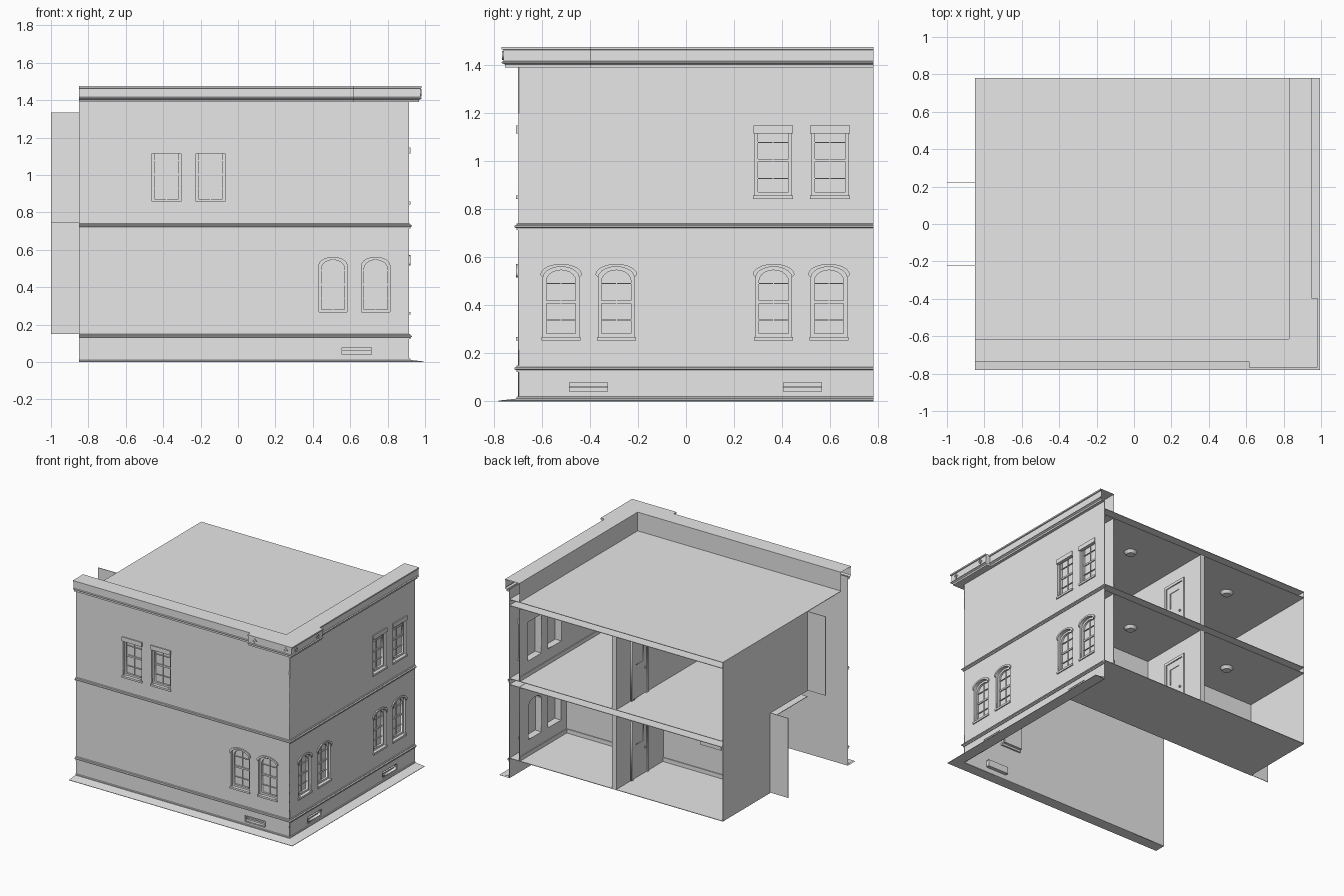
import bpy, bmesh, math
from mathutils import Matrix, Vector

if "Cube" in bpy.data.objects:
    bpy.data.objects.remove(bpy.data.objects["Cube"])

plaster = bpy.data.materials.new("pale_grey")
plaster.use_nodes = True
GREY = (0.8, 0.8, 0.8, 1)
plaster.diffuse_color = GREY
plaster.node_tree.nodes["Principled BSDF"].inputs["Base Color"].default_value = GREY

# Main dimensions
LEFT, RIGHT, FRONT, BACK = -0.85, 0.915, -0.70, 0.78
GROUND, UPPER, ROOF, TOP = 0.15, 0.745, 1.335, 1.475
INNER, THIN, DROP = 0.085, 0.004, 0.045


def frame(u, w, out, origin):
    """Matrix whose local x runs along a wall, y up and z outwards."""
    m = Matrix((u, w, out)).transposed().to_4x4()
    m.translation = origin
    return m


front_frame = frame((1, 0, 0), (0, 0, 1), (0, -1, 0), (0, FRONT, 0))
right_frame = frame((0, 1, 0), (0, 0, 1), (1, 0, 0), (RIGHT, 0, 0))
WORLD = Matrix.Identity(4)


def add(name, mesh, m=WORLD):
    obj = bpy.data.objects.new(name, mesh)
    bpy.context.scene.collection.objects.link(obj)
    mesh.materials.clear()
    mesh.materials.append(plaster)
    mesh.transform(m)
    return obj


def from_bm(name, bm, m=WORLD):
    bmesh.ops.recalc_face_normals(bm, faces=bm.faces)
    mesh = bpy.data.meshes.new(name)
    bm.to_mesh(mesh)
    bm.free()
    return add(name, mesh, m)


def box(name, x, y, z, m=WORLD):
    bm = bmesh.new()
    bmesh.ops.create_cube(bm, size=1)
    for v in bm.verts:
        v.co = [(a + b) / 2 + c * (b - a) for (a, b), c in zip((x, y, z), v.co)]
    return from_bm(name, bm, m)


def plate(name, loops, z0, z1, m):
    """Flat plate whose first loop is the outline and the rest are holes."""
    curve = bpy.data.curves.new(name, "CURVE")
    curve.dimensions, curve.fill_mode = "2D", "BOTH"
    curve.extrude = (z1 - z0) / 2
    for loop in loops:
        s = curve.splines.new("POLY")
        s.points.add(len(loop) - 1)
        for p, (a, b) in zip(s.points, loop):
            p.co = (a, b, 0, 1)
        s.use_cyclic_u = True
    temp = bpy.data.objects.new(name + "_curve", curve)
    bpy.context.scene.collection.objects.link(temp)
    deps = bpy.context.evaluated_depsgraph_get()
    mesh = bpy.data.meshes.new_from_object(temp.evaluated_get(deps))
    bpy.data.objects.remove(temp)
    mesh.transform(Matrix.Translation((0, 0, (z0 + z1) / 2)))
    return add(name, mesh, m)


def tube(name, loop, z0, z1, m):
    bm = bmesh.new()
    rings = [[bm.verts.new((a, b, z)) for a, b in loop] for z in (z0, z1)]
    for i in range(len(loop)):
        bm.faces.new((rings[0][i - 1], rings[0][i], rings[1][i], rings[1][i - 1]))
    return from_bm(name, bm, m)


def rect(a, b, c, d):
    return [(a, c), (b, c), (b, d), (a, d)]


def opening(a, b, c, d, arched, grow=0.0):
    """Window outline, with a segmental arch when arched."""
    a, b, c, d = a - grow, b + grow, c - grow, d + grow
    if not arched:
        return rect(a, b, c, d)
    rise, mid, n = 0.045, (a + b) / 2, 10
    arc = [(mid + (b - a) / 2 * math.cos(math.pi * i / n),
            d - rise + rise * math.sin(math.pi * i / n)) for i in range(n + 1)]
    return [(a, c), (b, c)] + arc


def window(side, m, a, b, c, d, arched, depth):
    """Reveal, frame, glass, glazing bars, sill and hood."""
    name = side + "_window_"
    hole = opening(a, b, c, d, arched)
    tube(name + "reveal", hole, -depth, 0, m)
    plate(name + "frame", [hole, opening(a, b, c, d, arched, -0.014)], -0.032, -0.016, m)
    plate(name + "glass", [hole], -0.034, -0.030, m)
    mid = (c + d) / 2
    for i, h in enumerate((c + 0.07, mid, d - 0.07)):
        t = 0.006 if i == 1 else 0.002
        box(name + "bar", (a, b), (h - t, h + t), (-0.032, -0.022), m)
    box(name + "mullion", ((a + b) / 2 - 0.002, (a + b) / 2 + 0.002), (c, d - 0.01), (-0.032, -0.024), m)
    box(name + "sill", (a - 0.006, b + 0.006), (c - 0.014, c), (-0.016, 0.008), m)
    if arched:
        # Hood follows the arch only
        outer = opening(a, b, c, d, True, 0.012)[2:]
        inner = hole[2:]
        plate(name + "hood", [outer + inner[::-1]], 0, 0.008, m)
    else:
        box(name + "lintel", (a - 0.005, b + 0.005), (d - 0.032, d), (-0.016, 0.008), m)


def vent(side, m, a, b):
    hole = rect(a, b, 0.035, 0.085)
    tube(side + "_vent_reveal", hole, -0.03, 0, m)
    plate(side + "_vent_panel", [hole], -0.03, -0.026, m)
    plate(side + "_vent_frame", [hole, opening(a, b, 0.035, 0.085, False, -0.006)], -0.026, -0.004, m)
    box(side + "_vent_bar", (a, b), (0.058, 0.062), (-0.026, -0.012), m)


# Openings: start, end, sill, head, arched
LOW, HIGH = (0.268, 0.56, True), (0.857, 1.147, False)
front_windows = [(a, a + 0.152) + LOW for a in (0.432, 0.66)]
front_windows += [(a, a + 0.155) + HIGH for a in (-0.46, -0.224)]
right_windows = [(a, a + 0.15) + LOW for a in (-0.595, -0.365, 0.29, 0.52)]
right_windows += [(a, a + 0.155) + HIGH for a in (0.285, 0.522)]
front_vents, right_vents = [(0.55, 0.72)], [(-0.49, -0.32), (0.40, 0.57)]

# Outer walls
for side, m, ends, wins, vents in (
        ("front", front_frame, (LEFT, RIGHT), front_windows, front_vents),
        ("right", right_frame, (FRONT, BACK), right_windows, right_vents)):
    holes = [opening(*w) for w in wins] + [rect(a, b, 0.035, 0.085) for a, b in vents]
    plate(side + "_wall", [rect(*ends, 0, 1.41)] + holes, -THIN, 0, m)
    for w in wins:
        in_room = side == "right" and w[0] > 0
        window(side, m, *w, INNER if in_room else 0.036)
    for v in vents:
        vent(side, m, *v)


# Mouldings swept around the front right corner
def moulding(name, profile, start=LEFT, end=BACK, capped=False):
    bm = bmesh.new()
    rows = [[bm.verts.new(p) for p in ((start, FRONT - d, z), (RIGHT + d, FRONT - d, z), (RIGHT + d, end, z))]
            for d, z in profile]
    for r, s in zip(rows, rows[1:]):
        for i in (0, 1):
            bm.faces.new((r[i], r[i + 1], s[i + 1], s[i]))
    if capped:
        for i in (0, 2):
            bm.faces.new([r[i] for r in rows])
    return from_bm(name, bm)


def cornice_profile(e):
    return [(0, 1.39), (0.022 + e, 1.39), (0.022 + e, 1.402), (0.035 + e, 1.408), (0.035 + e, 1.413),
            (0.028 + e, 1.416), (0.028 + e, 1.463), (0.035 + e, 1.465), (0.035 + e, TOP)]


moulding("cornice_and_parapet", cornice_profile(0) + [(-INNER, TOP), (-INNER, ROOF)])
moulding("corner_cornice_block", cornice_profile(0.032) + [(0, TOP)], 0.615, -0.395, True)
for name, z in (("lower_string_course", 0.122), ("upper_string_course", 0.713)):
    moulding(name, [(0, z), (0.006, z), (0.006, z + 0.008), (0.014, z + 0.012),
                    (0.014, z + 0.018), (0.006, z + 0.021), (0.006, z + 0.026), (0, z + 0.028)])
moulding("pavement", [(0, 0.02), (0.006, 0.018), (0.006, 0.011), (0.08, 0.003), (0.08, 0), (0, 0)])

# Diamond ornaments on the corner block
for m, spots in ((front_frame, (0.67, 0.925)), (right_frame, (-0.71, -0.455))):
    for u in spots:
        rings = [[(u + r, 1.44), (u, 1.44 + r), (u - r, 1.44), (u, 1.44 - r)] for r in (0.019, 0.009)]
        plate("cornice_diamond", rings, 0.06, 0.066, m)

# Floors, ceilings and roof
X, ROOM_X = (LEFT, RIGHT - THIN), RIGHT - INNER
LOW_Y, HIGH_Y = 0.22, -0.22
for name, y, z in (("ground_floor", LOW_Y, GROUND), ("upper_floor", HIGH_Y, UPPER),
                   ("roof", FRONT + INNER, ROOF), ("lower_ceiling", HIGH_Y, UPPER - DROP),
                   ("upper_ceiling", HIGH_Y, ROOF - DROP)):
    box(name, X, (y, BACK), (z - THIN, z))

# Rooms on both storeys
PART = (0.03, 0.065)
for storey, y, z0, z1 in (("lower", LOW_Y, GROUND, UPPER), ("upper", HIGH_Y, UPPER, ROOF)):
    ceil = z1 - DROP
    box(storey + "_left_wall", (LEFT, LEFT + THIN), (y, BACK), (z0, z1))
    box(storey + "_room_end_wall", (LEFT, ROOM_X), (y, y + THIN), (z0, ceil))
    box(storey + "_side_flap", (-1, LEFT), (y - THIN / 2, y + THIN / 2), (z0, z1))
    box(storey + "_partition", PART, (y, BACK), (z0, ceil))
    holes = [opening(*w) for w in right_windows if w[0] > 0 and z0 < w[2] < z1]
    plate(storey + "_right_inner_wall", [rect(y, BACK, z0, ceil)] + holes, -INNER, THIN - INNER, right_frame)
    # Skirting boards
    box(storey + "_end_skirting", (LEFT, ROOM_X), (y, y + 0.01), (z0, z0 + 0.03))
    box(storey + "_right_skirting", (ROOM_X - 0.006, ROOM_X), (y, BACK), (z0, z0 + 0.03))
    # Door with casing, small window and knob on each face of the partition
    for x, s in ((PART[0], -1), (PART[1], 1)):
        m = frame((0, s, 0), (0, 0, 1), (s, 0, 0), (x, 0.51, z0))
        plate("door_casing", [rect(-0.1, 0.1, 0, 0.44), rect(-0.083, 0.083, 0, 0.42)], 0, 0.01, m)
        plate("door_panel", [rect(-0.08, 0.08, 0.004, 0.417), rect(-0.045, 0.045, 0.25, 0.37)], 0, 0.005, m)
        box("door_knob", (0.055, 0.067), (0.19, 0.202), (0, 0.015), m)
    # Round ceiling lights
    for x in (0.45, -0.4):
        bm = bmesh.new()
        bmesh.ops.create_cone(bm, cap_ends=True, segments=16, radius1=0.03, radius2=0.045, depth=0.02,
                              matrix=Matrix.Translation((x, 0.5, ceil - 0.014)))
        from_bm(storey + "_ceiling_light", bm)

# Service panel on the lower end wall
box("service_panel", (-0.45, -0.28), (LOW_Y, LOW_Y + 0.012), (0.36, 0.50))
